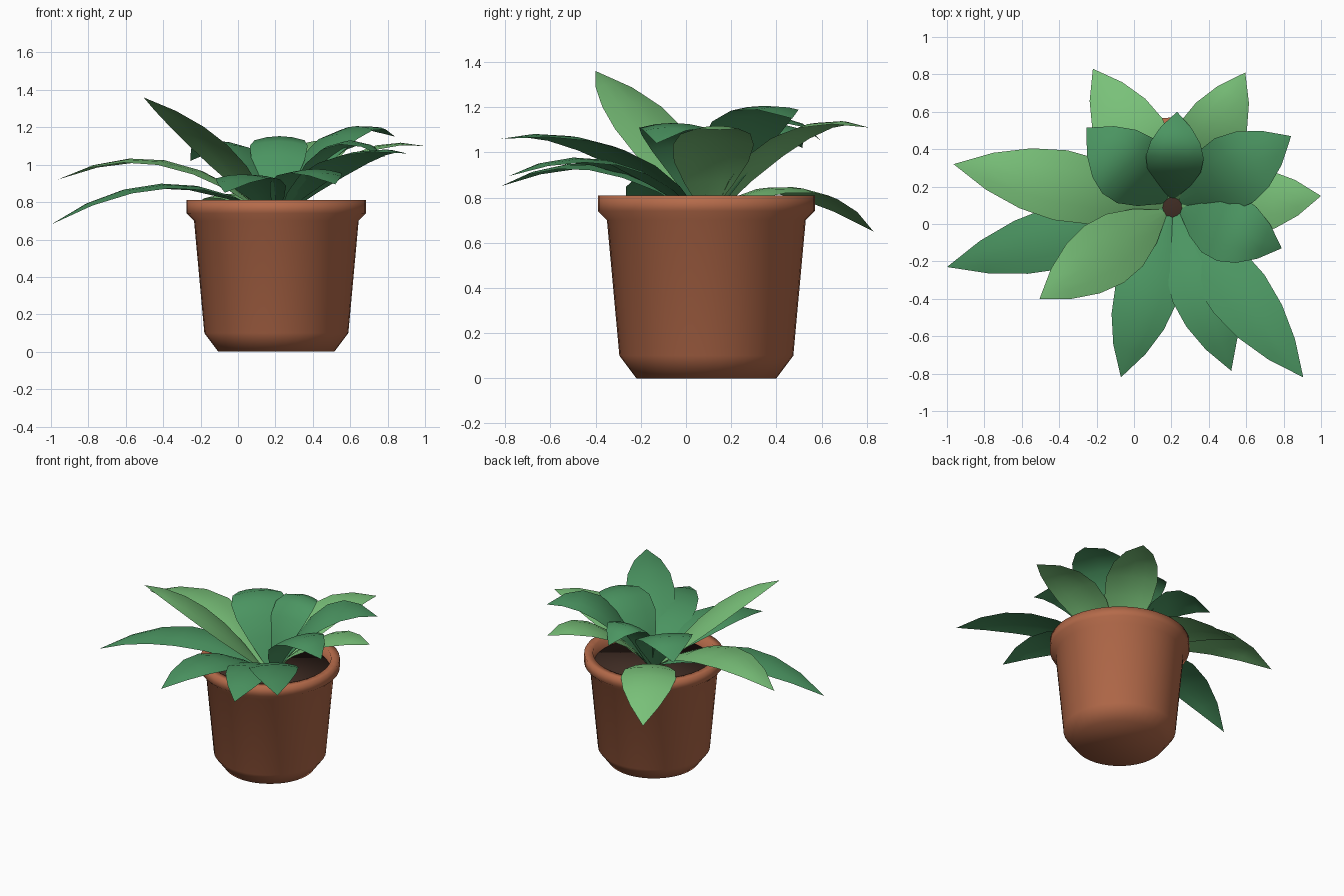
import bpy
import bmesh
from math import cos, sin, tau
from mathutils import Vector

cube = bpy.data.objects.get("Cube")
if cube:
    bpy.data.objects.remove(cube, do_unlink=True)


def material(name, rgb):
    m = bpy.data.materials.new(name)
    m.use_nodes = True
    m.diffuse_color = (*rgb, 1)
    m.node_tree.nodes["Principled BSDF"].inputs["Base Color"].default_value = (*rgb, 1)
    return m


terracotta = material("terracotta", (0.46, 0.145, 0.068))
earth = material("dark_soil", (0.052, 0.026, 0.018))
light_green = material("light_green", (0.19, 0.53, 0.19))
deep_green = material("deep_green", (0.07, 0.30, 0.12))

CENTRE = Vector((0.205, 0.09, 0))


def finish(bm, name, mat):
    mesh = bpy.data.meshes.new(name)
    for f in bm.faces:
        f.smooth = True
    bm.to_mesh(mesh)
    bm.free()
    mesh.materials.append(mat)
    obj = bpy.data.objects.new(name, mesh)
    bpy.context.collection.objects.link(obj)
    return obj


def lathe(name, profile, mat, sides=40):
    """Revolve a radius/height profile; the ends are capped."""
    bm = bmesh.new()
    rings = []
    for r, z in profile:
        rings.append([bm.verts.new(CENTRE + Vector((r * cos(tau * i / sides), r * sin(tau * i / sides), z)))
                      for i in range(sides)])
    for a, b in zip(rings, rings[1:]):
        for i in range(sides):
            j = (i + 1) % sides
            bm.faces.new((a[i], a[j], b[j], b[i]))
    bm.faces.new(rings[0][::-1])
    if len(profile) < 3:
        bm.faces.new(rings[-1])
    return finish(bm, name, mat)


# Pot with a thick collar, open at the top
lathe("pot", [(0.31, 0), (0.385, 0.1), (0.44, 0.70), (0.48, 0.74),
              (0.48, 0.81), (0.42, 0.81), (0.41, 0.70)], terracotta)
# Soil fill
lathe("soil", [(0.41, 0.70), (0.415, 0.735)], earth)

OUTLINE = [0.1, 0.6, 0.92, 1, 0.86, 0.53, 0]
COLUMNS = [-1, -0.5, 0, 0.5, 1]


def leaf(name, tip, lift, width, mat, reach=0.5):
    """Arched blade along a quadratic curve from the crown to the tip."""
    tip = Vector(tip)
    out = Vector((tip.x - CENTRE.x, tip.y - CENTRE.y, 0))
    side = Vector((-out.y, out.x, 0)).normalized()
    base = CENTRE + out.normalized() * 0.05 + Vector((0, 0, 0.735))
    bend = CENTRE + out * reach + Vector((0, 0, lift))
    bm = bmesh.new()
    rows = []
    for i, w in enumerate(OUTLINE):
        t = i / (len(OUTLINE) - 1)
        p = base * (1 - t) ** 2 + bend * 2 * t * (1 - t) + tip * t * t
        half = w * width / 2
        if half == 0:
            rows.append([bm.verts.new(p)])
        else:
            rows.append([bm.verts.new(p + side * half * u - Vector((0, 0, 0.025 * w * u * u)))
                         for u in COLUMNS])
    for a, b in zip(rows, rows[1:]):
        for k in range(len(COLUMNS) - 1):
            if len(b) == 1:
                bm.faces.new((a[k + 1], a[k], b[0]))
            else:
                bm.faces.new((a[k + 1], a[k], b[k], b[k + 1]))
    bmesh.ops.recalc_face_normals(bm, faces=bm.faces)
    if sum(f.normal.z for f in bm.faces) < 0:
        bmesh.ops.reverse_faces(bm, faces=bm.faces)
    return finish(bm, name, mat)


# Long outer leaves
leaf("back_right_drooping_leaf", (-0.22, 0.83, 0.65), 1.0, 0.38, light_green)
leaf("back_left_leaf", (0.595, 0.81, 1.11), 1.25, 0.36, light_green)
leaf("left_leaf", (1.0, 0.15, 1.10), 1.2, 0.36, light_green)
leaf("front_left_leaf", (0.905, -0.82, 1.06), 1.17, 0.34, deep_green)
leaf("front_middle_leaf", (0.52, -0.785, 0.895), 1.12, 0.34, deep_green)
leaf("front_leaf", (-0.07, -0.82, 0.85), 1.1, 0.34, deep_green)
leaf("tall_right_leaf", (-0.505, -0.40, 1.36), 1.21, 0.37, light_green)
leaf("low_right_leaf", (-1.0, -0.23, 0.68), 1.09, 0.34, deep_green)
leaf("right_leaf", (-0.965, 0.32, 0.92), 1.22, 0.38, light_green)

# Short steep inner leaves
leaf("inner_right_leaf", (-0.255, 0.515, 1.02), 1.33, 0.40, deep_green)
leaf("inner_left_leaf", (0.84, 0.47, 1.15), 1.38, 0.40, deep_green)
leaf("inner_back_leaf", (0.23, 0.60, 1.05), 1.36, 0.31, deep_green)
leaf("inner_front_leaf", (0.79, -0.13, 1.04), 1.32, 0.37, deep_green)
